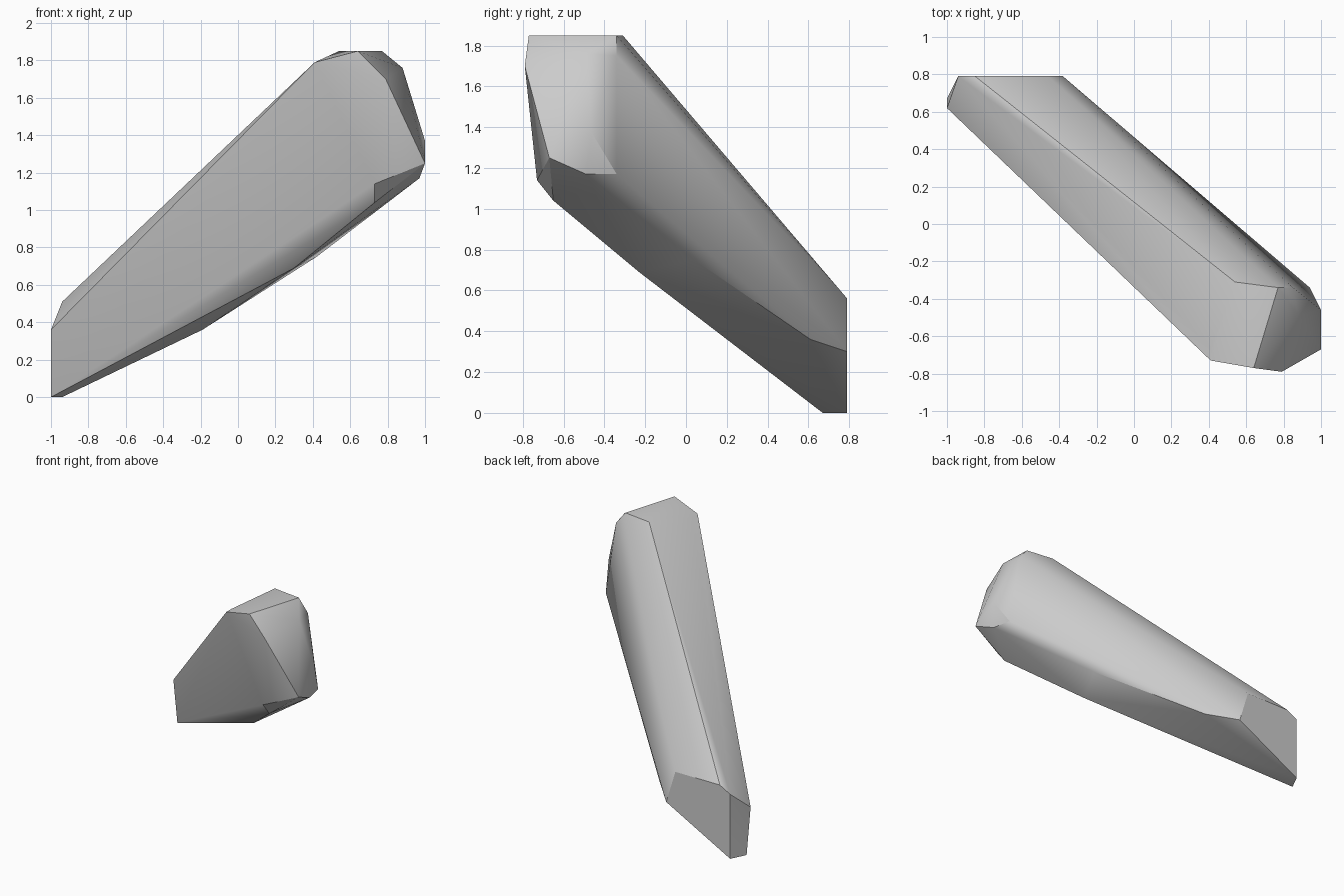
import bpy
import bmesh
import math

old = bpy.data.objects.get("Cube")
if old:
    bpy.data.objects.remove(old, do_unlink=True)


def flat_material(name, colour):
    mat = bpy.data.materials.new(name)
    mat.use_nodes = True
    mat.diffuse_color = colour
    mat.node_tree.nodes["Principled BSDF"].inputs["Base Color"].default_value = colour
    return mat


def faceted_stone(name, corner_groups, material):
    """Wrap the corner points of a stone in one closed faceted shell."""
    bm = bmesh.new()
    for group in corner_groups:
        for corner in group:
            bm.verts.new(corner)
    result = bmesh.ops.convex_hull(bm, input=bm.verts[:])
    unused = [v for v in bm.verts if not v.link_faces]
    bmesh.ops.delete(bm, geom=unused, context="VERTS")
    bmesh.ops.recalc_face_normals(bm, faces=bm.faces[:])
    mesh = bpy.data.meshes.new(name)
    bm.to_mesh(mesh)
    bm.free()
    obj = bpy.data.objects.new(name, mesh)
    bpy.context.collection.objects.link(obj)
    mesh.materials.append(material)
    bpy.ops.object.select_all(action="DESELECT")
    obj.select_set(True)
    bpy.context.view_layer.objects.active = obj
    bpy.ops.object.shade_smooth_by_angle(angle=math.radians(30))
    return obj


# Flat cut at the low end, with its narrow chamfer
low_end = [
    (-0.46, 0.79, 0.56), (-0.85, 0.79, 0.56), (-0.94, 0.79, 0.51),
    (-0.94, 0.79, 0), (-0.38, 0.79, 0.3), (-1, 0.62, 0.36), (-1, 0.67, 0),
]
# Ridges along the underside
underside = [
    (-0.19, 0.61, 0.36), (0.42, 0.04, 0.75), (0.3, -0.23, 0.69),
    (0.73, -0.65, 1.04), (0.73, -0.73, 1.14),
]
# Chipped blunt nose at the high end
nose = [
    (0.94, -0.34, 1.17), (0.97, -0.49, 1.17), (1, -0.67, 1.25),
    (1, -0.46, 1.37), (0.88, -0.49, 1.76), (0.85, -0.34, 1.75),
    (0.79, -0.79, 1.7),
]
# Small crown facets on the top
crown = [
    (0.77, -0.34, 1.85), (0.54, -0.31, 1.85), (0.64, -0.77, 1.85),
    (0.41, -0.67, 1.79), (0.41, -0.73, 1.79),
]

stone_grey = flat_material("stone grey", (0.6, 0.6, 0.6, 1))
faceted_stone("stone_shard", [low_end, underside, nose, crown], stone_grey)
